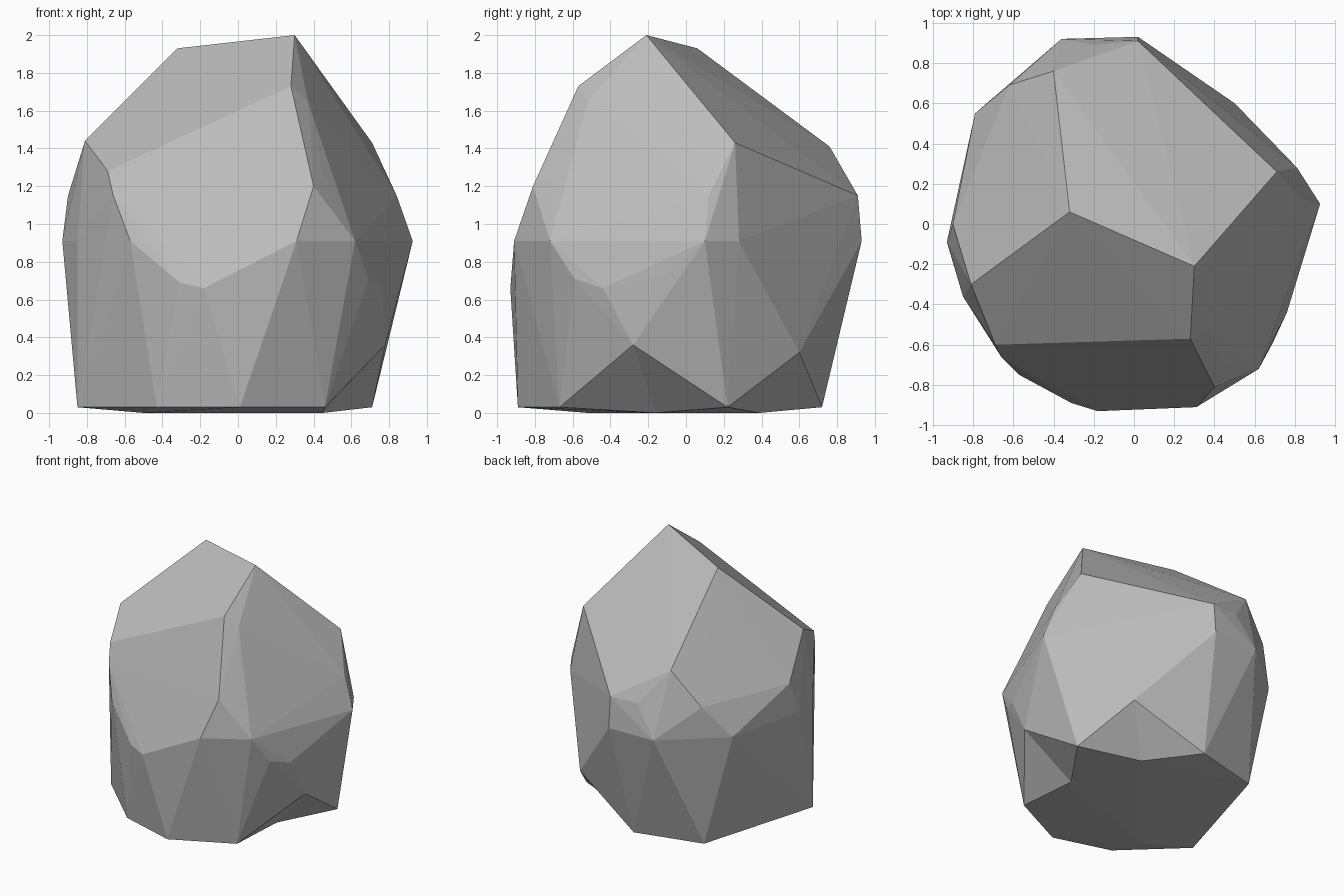
import bpy
import bmesh
from mathutils import Vector

default_cube = bpy.data.objects.get("Cube")
if default_cube:
    bpy.data.objects.remove(default_cube, do_unlink=True)


def make_material(name, color):
    material = bpy.data.materials.new(name)
    material.use_nodes = True
    material.diffuse_color = color
    shader = next(n for n in material.node_tree.nodes if n.type == "BSDF_PRINCIPLED")
    shader.inputs["Base Color"].default_value = color
    return material


def ring(height, corners):
    """Corners of a horizontal outline at one height."""
    return [Vector((x, y, height)) for x, y in corners]


def nearest(bm, point):
    return min(bm.verts, key=lambda v: (v.co - Vector(point)).length)


def fold_in(bm, start, end):
    """Turn the edge between two corners so that the edge becomes a hollow."""
    edge = bm.edges.get((nearest(bm, start), nearest(bm, end)))
    if edge and len(edge.link_faces) == 2:
        bmesh.ops.rotate_edges(bm, edges=[edge], use_ccw=False)


# Underside: slightly raised rim around a flat bottom
rim_front_right = (.46, -.67)
rim_right = (.71, .22)
rim_back = (-.05, .72)
corners = ring(.03, [rim_front_right, rim_right, rim_back, (-.57, .59),
                     (-.85, -.36), (-.43, -.76), (.01, -.89)])
corners += ring(0, [(.45, -.16), (.26, .39), (-.5, -.52)])

# Undercuts and lower flanks
corners += [Vector(p) for p in (
    (.78, -.28, .36), (.5, .6, .32), (.33, .65, .3), (.12, .81, .6),
    (.76, -.44, .66), (.69, -.59, .71), (.86, -.1, .74),
    (-.18, -.93, .66), (-.31, -.89, .69))]

# Widest outline
corners += ring(.91, [(.31, -.91), (.62, -.72), (.925, .1), (.81, .28), (.02, .93),
                      (-.36, .92), (-.79, .55), (-.93, -.09), (-.85, -.36),
                      (-.57, -.75)])

# Shoulders
corners += ring(1.15, [(.84, .12), (.02, .91), (-.2, .89), (-.62, .69),
                       (-.9, 0), (-.66, -.66)])
corners += [Vector(p) for p in (
    (.4, -.81, 1.2), (.455, -.7, 1.25), (-.69, -.6, 1.28), (-.4, .76, 1.41))]

# Sloping crown
corners += [Vector(p) for p in (
    (.71, .26, 1.43), (-.81, -.3, 1.44), (.37, -.52, 1.65),
    (.28, -.57, 1.73), (-.32, .06, 1.93), (.3, -.21, 2))]

# Stone body: faceted shell around all corners
bm = bmesh.new()
for corner in corners:
    bm.verts.new(corner)
hull = bmesh.ops.convex_hull(bm, input=bm.verts[:])
loose = [v for v in bm.verts if not v.link_faces]
bmesh.ops.delete(bm, geom=loose, context="VERTS")

# Hollows along the bottom rim
fold_in(bm, (*rim_front_right, .03), (*rim_right, .03))
fold_in(bm, (*rim_right, .03), (*rim_back, .03))
bmesh.ops.recalc_face_normals(bm, faces=bm.faces[:])

mesh = bpy.data.meshes.new("boulder")
bm.to_mesh(mesh)
bm.free()
mesh.materials.append(make_material("stone grey", (.5, .5, .5, 1)))
boulder = bpy.data.objects.new("boulder", mesh)
bpy.context.collection.objects.link(boulder)
